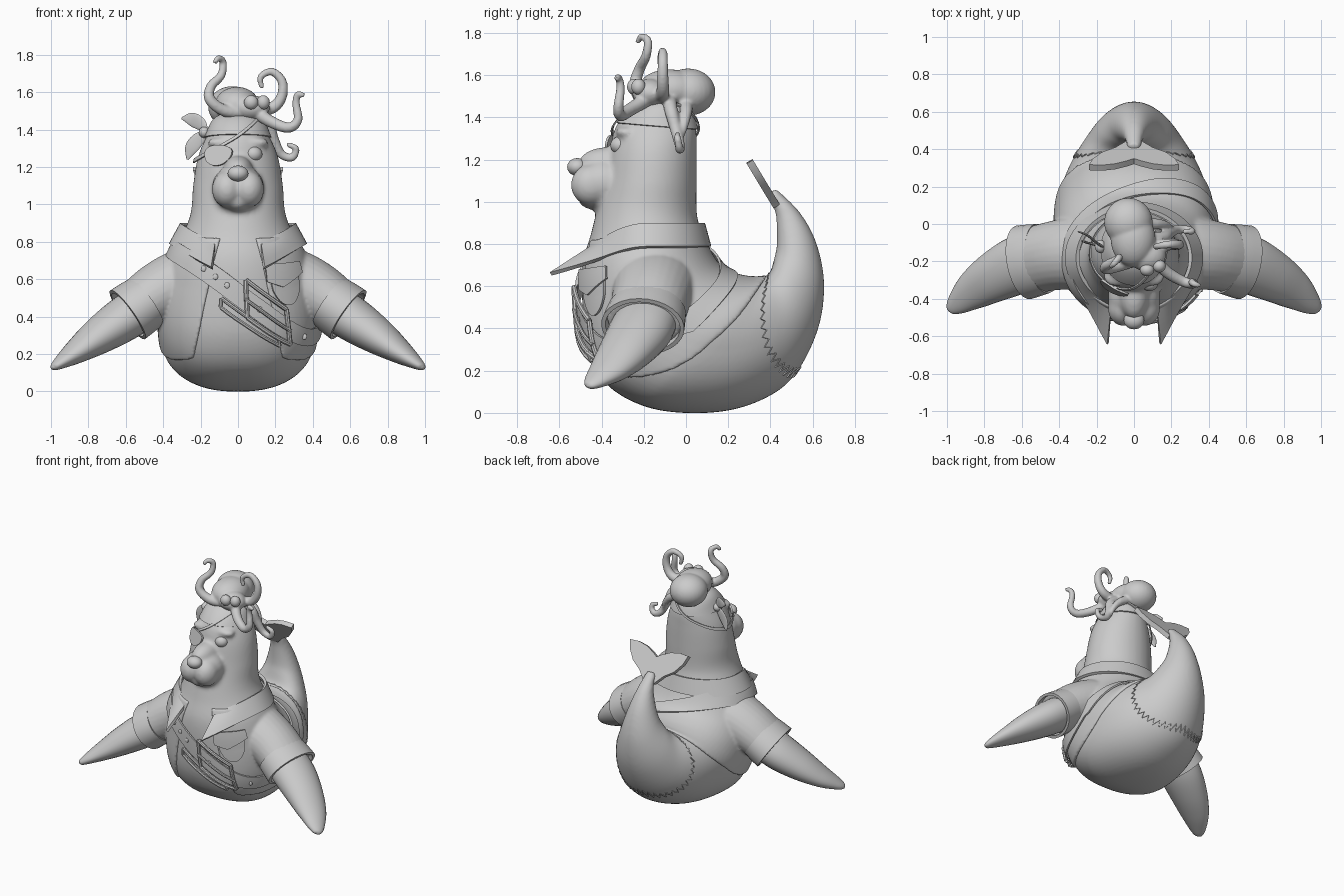
import bpy, bmesh
from math import sin, cos, pi
from mathutils import Vector

if "Cube" in bpy.data.objects:
    bpy.data.objects.remove(bpy.data.objects["Cube"])

grey = bpy.data.materials.new("clay_grey")
grey.use_nodes = True
TONE = (0.6, 0.6, 0.6, 1)
grey.diffuse_color = TONE
grey.node_tree.nodes["Principled BSDF"].inputs["Base Color"].default_value = TONE


def pick(obs):
    bpy.ops.object.select_all(action='DESELECT')
    for ob in obs:
        ob.select_set(True)
    bpy.context.view_layer.objects.active = obs[0]


def finish(name, bm, thick=0):
    bmesh.ops.recalc_face_normals(bm, faces=bm.faces)
    if thick:
        bmesh.ops.solidify(bm, geom=bm.faces[:], thickness=thick)
        bmesh.ops.recalc_face_normals(bm, faces=bm.faces)
    me = bpy.data.meshes.new(name)
    bm.to_mesh(me)
    bm.free()
    me.materials.append(grey)
    ob = bpy.data.objects.new(name, me)
    bpy.context.collection.objects.link(ob)
    pick([ob])
    bpy.ops.object.shade_smooth_by_angle(angle=0.7)
    return ob


def fuse(obs, voxel, rounds):
    """Melt overlapping parts into one softly blended surface."""
    pick(obs)
    bpy.ops.object.join()
    ob = bpy.context.object
    melt = ob.modifiers.new("melt", 'REMESH')
    melt.mode, melt.voxel_size = 'VOXEL', voxel
    soft = ob.modifiers.new("soften", 'SMOOTH')
    soft.factor, soft.iterations = 0.5, rounds
    for m in ("melt", "soften"):
        bpy.ops.object.modifier_apply(modifier=m)
    bpy.ops.object.shade_smooth_by_angle(angle=0.9)


def grid(name, rows, closed=True, caps=False, thick=0):
    bm = bmesh.new()
    vs = [[bm.verts.new(p) for p in r] for r in rows]
    n = len(rows[0])
    for a, b in zip(vs, vs[1:]):
        for i in range(n if closed else n - 1):
            j = (i + 1) % n
            bm.faces.new((a[i], a[j], b[j], b[i]))
    if caps:
        bm.faces.new(vs[0])
        bm.faces.new(vs[-1])
    return finish(name, bm, thick)


def spline(keys, v):
    """Catmull-Rom through a list of equal-length tuples."""
    last = len(keys) - 1
    v = max(0, min(last, v))
    i = min(int(v), last - 1)
    f = v - i
    p = [keys[max(0, min(last, i + k))] for k in (-1, 0, 1, 2)]
    return [0.5 * (2 * b + (c - a) * f + (2 * a - 5 * b + 4 * c - d) * f * f
                   + (3 * b - a - 3 * c + d) * f ** 3) for a, b, c, d in zip(*p)]


def tube(name, keys, steps=8, sides=16, caps=True, thick=0):
    """Loft along keys of x, y, z, side radius, other radius."""
    n = (len(keys) - 1) * steps
    pts = [spline(keys, i / steps) for i in range(n + 1)]
    pos = [Vector(p[:3]) for p in pts]
    side, rows = None, []
    for i, p in enumerate(pts):
        t = (pos[min(i + 1, n)] - pos[max(i - 1, 0)]).normalized()
        side = t.cross(Vector((0, 0, 1))) if side is None else side - t * side.dot(t)
        side.normalize()
        other = side.cross(t)
        rows.append([pos[i] + side * p[3] * cos(a) + other * p[4] * sin(a)
                     for a in (2 * pi * k / sides for k in range(sides))])
    return grid(name, rows, True, caps, thick)


def ball(name, c, r):
    bm = bmesh.new()
    bmesh.ops.create_uvsphere(bm, u_segments=28, v_segments=18, radius=1)
    for v in bm.verts:
        v.co = Vector([c[i] + v.co[i] * r[i] for i in range(3)])
    return finish(name, bm)


# Body sections: outer edge y, z; inner edge y, z; half width
BODY = [(-.13, 1.5, -.09, 1.5, .02), (-.24, 1.46, 0, 1.46, .12), (-.33, 1.36, .045, 1.36, .17),
        (-.36, 1.25, .05, 1.25, .215), (-.385, 1.1, .05, 1.1, .24), (-.42, .97, .05, .97, .25),
        (-.45, .85, .06, .9, .28), (-.49, .7, .1, .78, .35), (-.49, .5, .16, .69, .4),
        (-.46, .28, .25, .65, .42), (-.36, .12, .33, .64, .42), (-.16, .02, .37, .645, .41),
        (.1, 0, .385, .65, .37), (.32, .045, .4, .67, .32), (.5, .16, .41, .7, .26),
        (.62, .38, .42, .74, .2), (.655, .6, .43, .79, .14), (.62, .8, .43, .88, .09),
        (.54, .95, .42, .96, .055), (.43, 1.06, .38, 1.04, .035)]


def skin(t, v, off=0.0):
    """Point on the body at angle t and section v, lifted by off."""
    fy, fz, by, bz, w = spline(BODY, v)
    a = Vector((0, fy - by, fz - bz)) / 2
    c = Vector((0, fy + by, fz + bz)) / 2
    e = 1 - .27 * max(0, 1 - abs(v - 10.8) / 3) * (cos(t) > 0)  # fuller belly
    co, si = (abs(q) ** e * (1 if q > 0 else -1) for q in (cos(t), sin(t)))
    p = c + a * (1 + off / a.length) * co
    p.x = (w + off) * si
    return p


def wrap(name, lo, hi, t0, t1, off, thick, nt=64, nv=10):
    """Cloth lying on the body between sections lo(t) and hi(t)."""
    rows = []
    for j in range(nv + 1):
        f = j / nv
        a, b = t0(f), t1(f)
        ts = [a + (b - a) * i / nt for i in range(nt + 1)]
        rows.append([skin(t, lo(t) * (1 - f) + hi(t) * f, off) for t in ts])
    return grid(name, rows, closed=False, thick=thick)


# Body with blended muzzle and brows
seal = [grid("body", [[skin(2 * pi * k / 56, i / 6) for k in range(56)]
                      for i in range(6 * (len(BODY) - 1) + 1)], caps=True),
        ball("muzzle", (0, -.39, 1.09), (.14, .13, .125)),
        ball("bridge", (0, -.37, 1.18), (.08, .14, .08)),
        ball("chin", (0, -.42, 1.01), (.075, .09, .05)),
        ball("throat", (0, -.35, 1.02), (.13, .1, .12))]
for s in (1, -1):
    seal += [ball("cheek", (s * .058, -.45, 1.08), (.082, .096, .098)),
             ball("brow", (s * .085, -.285, 1.33), (.08, .05, .03))]
fuse(seal, .012, 10)
ball("nose", (0, -.515, 1.165), (.055, .048, .042))
ball("left_eye", (.083, -.313, 1.268), (.047, .045, .042))

# Tail fluke
half = [(.04, -.04), (.1, .03), (.17, .08), (.22, .15), (.24, .215), (.17, .22), (.1, .205), (.04, .175)]
outline = half + [(0, .15)] + [(-x, s) for x, s in reversed(half)]
bm = bmesh.new()
bm.faces.new([bm.verts.new((x, .425 - .5 * s, 1.02 + .83 * s)) for x, s in outline])
finish("tail_fluke", bm, .035)

# Zigzag tail seam
seam = []
for i in range(81):
    t = 2 * pi * i / 80
    v = 13.35 + .85 * cos(t) - .2 * abs(sin(t)) + (.12 if i % 2 else -.12)
    seam.append((*skin(t, v, .002), .004, .004))
tube("tail_seam", seam, 1, 5)

# Coat with sleeves, cuffs and flippers
coat = [wrap("coat", lambda t: 6.2, lambda t: 10.2 - cos(t) + .9 * abs(sin(t)),
             lambda f: .32 + .2 * f, lambda f: 2 * pi - .32 - .2 * f, .012, .024, nv=24)]
for s, side in ((1, "left"), (-1, "right")):
    def arm(part, keys, **kw):
        return tube(f"{side}_{part}", [(s * k[0], *k[1:]) for k in keys], sides=28, **kw)
    coat.append(arm("sleeve", [(.2, -.15, .6, .23, .19), (.31, -.155, .575, .2, .18),
                               (.43, -.17, .52, .185, .165), (.57, -.2, .43, .178, .138)]))
    arm("cuff", [(.49, -.185, .48, .188, .152), (.54, -.195, .445, .195, .157),
                 (.59, -.205, .41, .2, .16)], caps=False, thick=.02)
    arm("flipper", [(.5, -.18, .46, .15, .12), (.62, -.22, .38, .155, .118), (.75, -.285, .292, .135, .097),
                    (.86, -.355, .215, .105, .066), (.94, -.42, .16, .066, .038),
                    (.98, -.455, .132, .034, .02), (.99, -.465, .125, .008, .005)])
fuse(coat, .0095, 6)

# Collar
rows = []
for j in range(5):
    f = j / 4
    row = []
    for i in range(57):
        t = .4 + (2 * pi - .8) * i / 56
        k = max(0, cos(t))
        row.append((sin(t) * (.31 + .06 * f), -.18 - (.27 + .03 * f) * cos(t) - .31 * f * k ** 6,
                    .9 - .11 * k * k - f * (.11 + .05 * k ** 6)))
    rows.append(row)
grid("collar", rows, closed=False, thick=.02)


# Chest strap with buckle
def strap_v(t, w=0.0):
    return 7.85 + 1.5 * sin(t) + .4 * sin(t) ** 2 + w


wrap("chest_strap", lambda t: strap_v(t, -.3 - .15 * (cos(t) < 0)),
     lambda t: strap_v(t, .33 + .15 * (cos(t) < 0)),
     lambda f: -pi, lambda f: pi, .032, .012, nt=96, nv=4)


def frame(name, t0, t1, w0, w1, r):
    corners = [(t0, w0), (t1, w0), (t1, w1), (t0, w1), (t0, w0)]
    for n, (a, b) in enumerate(zip(corners, corners[1:])):
        path = [[p + (q - p) * i / 6 for p, q in zip(a, b)] for i in range(7)]
        tube(f"{name}_bar_{n + 1}", [(*skin(t, strap_v(t, w), .038), r, r) for t, w in path], 1, 8)


frame("buckle", .1, .6, -.5, .42, .013)
frame("strap_keeper", -.2, .45, .4, .62, .011)
tube("buckle_prong", [(*skin(t, strap_v(t), .044), .01, .01) for t in (.08, .25, .45, .62)], 3, 8)
for i, t in enumerate((-.48, -.3, -.14, .25, .85)):
    ball(f"strap_eyelet_{i + 1}", skin(t, strap_v(t), .034), (.014, .006, .016))

# Chest pocket
wrap("pocket", lambda t: 7.45, lambda t: 7.5 + .75 * max(0, 1 - ((t - .68) / .24) ** 2) ** .5,
     lambda f: .44, lambda f: .92, .03, .012, nt=20)
wrap("pocket_flap", lambda t: 7.1, lambda t: 7.75 - abs(t - .6) * .8,
     lambda f: .38, lambda f: .98, .042, .012, nt=16, nv=4)

# Eye patch
bm = bmesh.new()
loop = [skin(-.5 + .36 * cos(a), 2.72 + .58 * sin(a) * (1 if sin(a) > 0 else .55), .03)
        for a in (2 * pi * i / 28 for i in range(28))]
bm.faces.new([bm.verts.new(p) for p in loop])
finish("eye_patch", bm, .012)
wrap("patch_strap", lambda t: 1.83 - 1.2 * sin(t), lambda t: 2.0 - 1.2 * sin(t),
     lambda f: -pi, lambda f: pi, .02, .008, nv=2)

# Bandana with knot
wrap("bandana", lambda t: .1, lambda t: 2.0 - .15 * cos(t), lambda f: -pi, lambda f: pi, .009, .01)
ball("bandana_knot", (-.18, -.12, 1.385), (.03, .035, .03))
tube("bandana_end_upper", [(-.17, -.12, 1.39, .008, .015), (-.2, -.1, 1.43, .007, .035),
                           (-.25, -.06, 1.455, .006, .035), (-.3, -.04, 1.46, .004, .006)])
tube("bandana_end_lower", [(-.17, -.12, 1.38, .008, .015), (-.21, -.11, 1.35, .007, .035),
                           (-.25, -.1, 1.3, .006, .035), (-.27, -.09, 1.24, .004, .006)])

# Octopus
octopus = [ball("octopus", (-.03, .01, 1.52), (.13, .13, .112)),
           ball("octopus_neck", (-.005, -.08, 1.53), (.12, .15, .098)),
           ball("octopus_head", (.07, -.17, 1.515), (.1, .085, .068))]
TENTACLES = {
    "raised_right": [(.04, -.18, 1.49), (-.07, -.22, 1.5), (-.15, -.24, 1.56), (-.145, -.22, 1.63),
                     (-.09, -.19, 1.69), (-.08, -.18, 1.76), (-.105, -.21, 1.782), (-.125, -.23, 1.755)],
    "curled_left": [(.1, -.12, 1.5), (.19, -.11, 1.52), (.235, -.11, 1.58), (.235, -.11, 1.66),
                    (.18, -.11, 1.71), (.12, -.12, 1.68), (.13, -.12, 1.62)],
    "outer_left": [(.1, -.18, 1.49), (.18, -.26, 1.44), (.27, -.31, 1.41), (.32, -.32, 1.45),
                   (.31, -.31, 1.54), (.32, -.32, 1.59), (.355, -.33, 1.58)],
    "hanging_left": [(.08, -.08, 1.49), (.16, -.07, 1.43), (.19, -.05, 1.35), (.23, -.03, 1.27),
                     (.29, -.03, 1.25), (.31, -.04, 1.3), (.26, -.04, 1.32)],
    "hanging_back": [(.06, 0, 1.46), (.13, .0, 1.42), (.18, -.01, 1.36), (.2, -.03, 1.29)],
}
for name, pts in TENTACLES.items():
    n = len(pts) - 1
    octopus.append(tube(f"tentacle_{name}", [(*p, .036 - .022 * i / n, .036 - .022 * i / n)
                                             for i, p in enumerate(pts)], 8, 12))
fuse(octopus, .008, 8)
ball("octopus_eye_right", (.07, -.245, 1.545), (.038, .034, .038))
ball("octopus_eye_left", (.135, -.225, 1.545), (.035, .034, .038))
